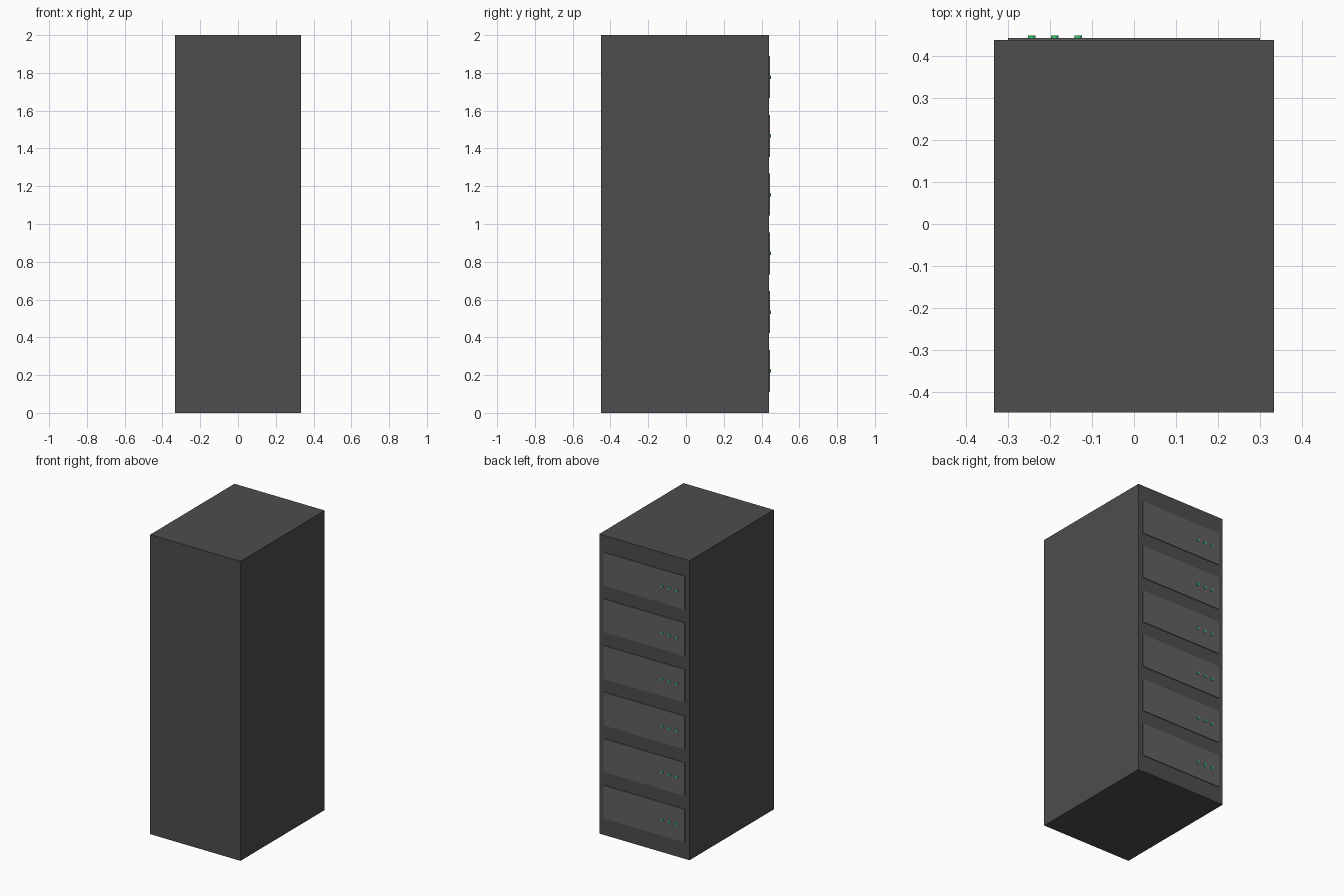
import bpy
from math import pi

if "Cube" in bpy.data.objects:
    bpy.data.objects.remove(bpy.data.objects["Cube"])

BACK = 0.439           # y of the cabinet face that carries the units
DEPTH = 0.889


def material(name, rgb):
    m = bpy.data.materials.new(name)
    m.diffuse_color = (*rgb, 1)
    m.use_nodes = True
    m.node_tree.nodes["Principled BSDF"].inputs["Base Color"].default_value = m.diffuse_color
    return m


dark = material("cabinet_dark_grey", (0.075, 0.075, 0.075))
mid = material("panel_grey", (0.12, 0.12, 0.12))
green = material("light_green", (0.03, 0.6, 0.15))


def box(name, size, loc, mat):
    bpy.ops.mesh.primitive_cube_add(size=1, location=loc)
    ob = bpy.context.object
    ob.name = name
    ob.scale = size
    bpy.ops.object.transform_apply(location=False, rotation=False, scale=True)
    ob.data.materials.append(mat)


def light(name, x, z):
    y0, y1 = BACK, 0.449
    bpy.ops.mesh.primitive_cylinder_add(vertices=12, radius=0.0089, depth=y1 - y0,
                                        location=(x, (y0 + y1) / 2, z),
                                        rotation=(pi / 2, 0, 0))
    ob = bpy.context.object
    ob.name = name
    ob.data.materials.append(green)


# Cabinet
box("cabinet", (0.667, DEPTH, 2.0), (0, BACK - DEPTH / 2, 1.0), dark)

# Six server units, each a thin raised panel with three status lights
for i in range(6):
    z = 0.2222 + 0.3111 * i
    box(f"unit_panel_{i + 1}", (0.6, 0.0144, 0.222), (0, BACK - 0.0028, z), mid)
    for j in range(3):
        light(f"status_light_{i + 1}_{j + 1}", -0.2444 + 0.0556 * j, z)
